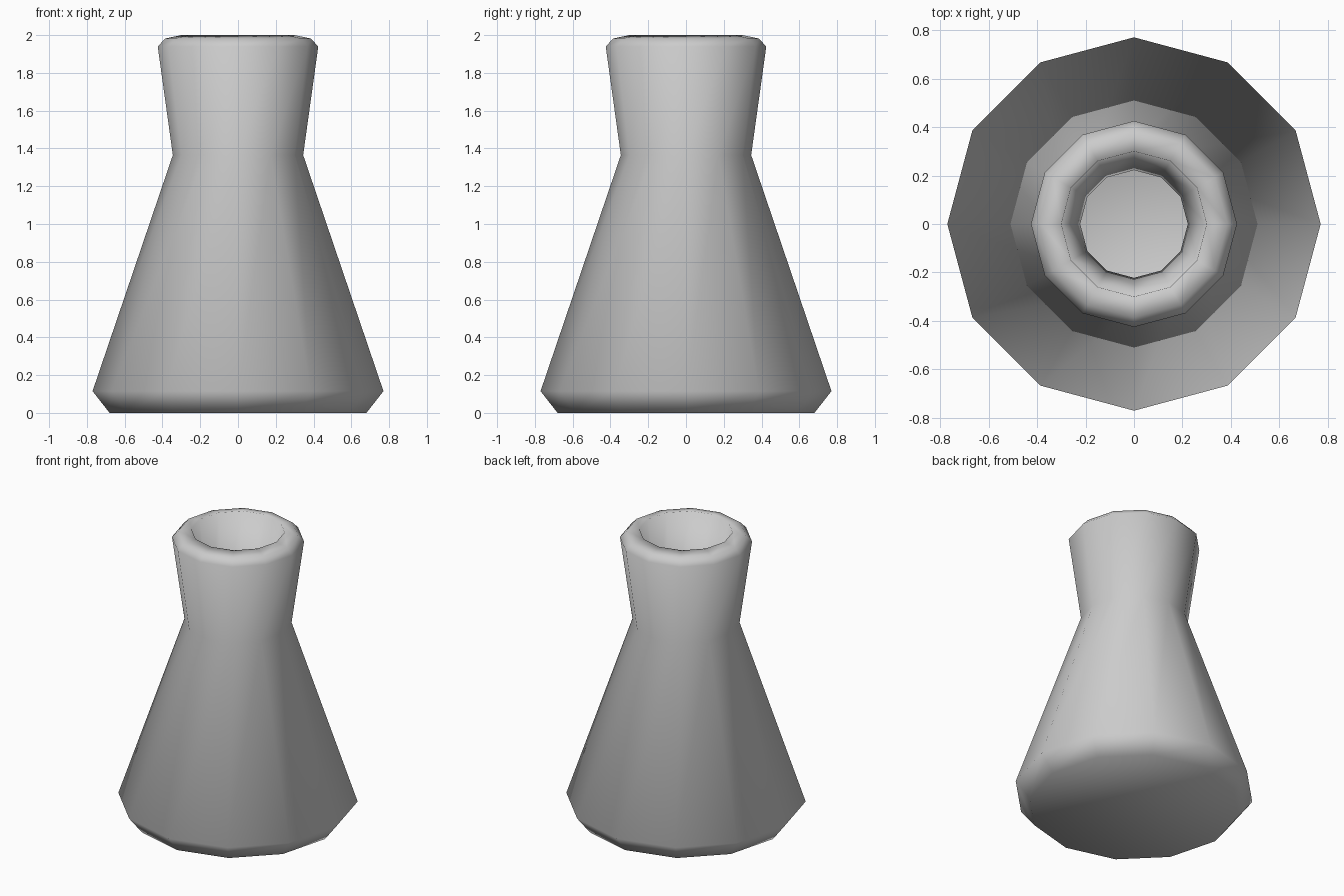
import bpy, bmesh
from math import cos, sin, tau

if "Cube" in bpy.data.objects:
    bpy.data.objects.remove(bpy.data.objects["Cube"])

SIDES = 12

# Half section (radius, height): outer base, body, neck, rim, then the hollow inside
PROFILE = [(0.68, 0.0), (0.77, 0.115), (0.345, 1.365), (0.425, 1.94),
           (0.385, 1.982), (0.30, 2.0),
           (0.222, 1.38), (0.635, 0.165), (0.61, 0.12)]


def ring(bm, radius, z):
    return [bm.verts.new((radius * cos(tau * i / SIDES), radius * sin(tau * i / SIDES), z))
            for i in range(SIDES)]


# Flask: twelve-sided lathe with closed base and inner floor
bm = bmesh.new()
rings = [ring(bm, r, z) for r, z in PROFILE]
for low, high in zip(rings, rings[1:]):
    for i in range(SIDES):
        j = (i + 1) % SIDES
        bm.faces.new((low[i], low[j], high[j], high[i]))
bm.faces.new(rings[0][::-1])
bm.faces.new(rings[-1])
for face in bm.faces:
    face.smooth = True

mesh = bpy.data.meshes.new("flask")
bm.to_mesh(mesh)
bm.free()
bpy.context.collection.objects.link(bpy.data.objects.new("flask", mesh))
